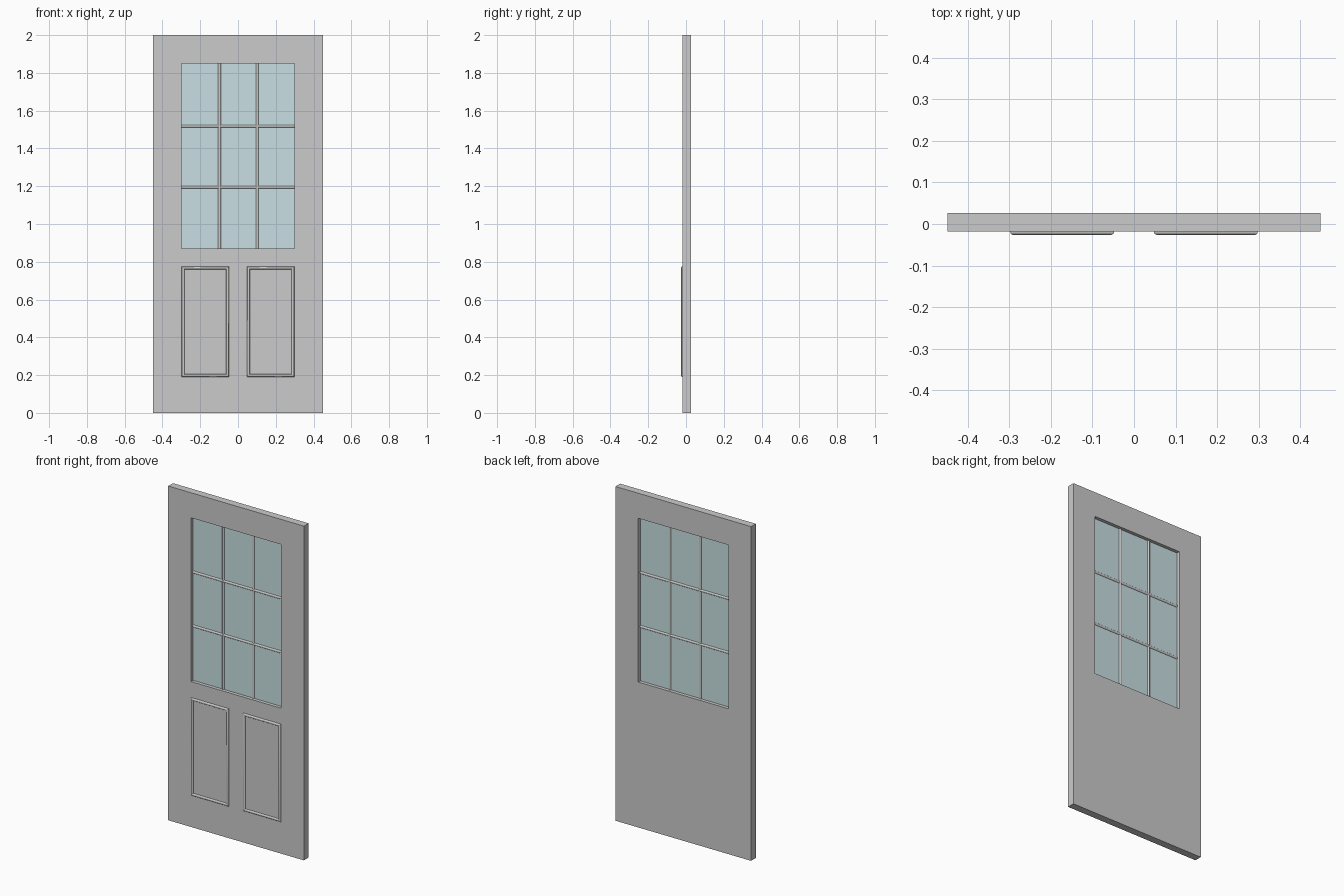
import bpy, math

if "Cube" in bpy.data.objects:
    bpy.data.objects.remove(bpy.data.objects["Cube"])

Y_FRONT, Y_BACK = -0.0185, 0.026
Y_MID = (Y_FRONT + Y_BACK) / 2
WX, WZ0, WZ1 = 0.298, 0.87, 1.85      # window opening
R = 0.0078                            # bead and bar radius


def make(name, verts, faces, color=None, smooth=False):
    me = bpy.data.meshes.new(name)
    me.from_pydata(verts, [], faces)
    ob = bpy.data.objects.new(name, me)
    bpy.context.collection.objects.link(ob)
    if color:
        mat = bpy.data.materials.new(name)
        mat.diffuse_color = color
        mat.use_nodes = True
        mat.node_tree.nodes["Principled BSDF"].inputs["Base Color"].default_value = mat.diffuse_color
        me.materials.append(mat)
    if smooth:
        bpy.ops.object.select_all(action='DESELECT')
        bpy.context.view_layer.objects.active = ob
        ob.select_set(True)
        bpy.ops.object.shade_smooth_by_angle(angle=math.radians(40))
    return ob


def rect_ring(name, x0, x1, z0, z1, profile, smooth=False):
    """Sweep a closed (inset, y) profile round a rectangle with mitred corners."""
    n = len(profile)
    corners = [(x0, z0, 1, 1), (x1, z0, -1, 1), (x1, z1, -1, -1), (x0, z1, 1, -1)]
    verts = [(x + sx * d, y, z + sz * d) for x, z, sx, sz in corners for d, y in profile]
    faces = [(c * n + i, (c + 1) % 4 * n + i, (c + 1) % 4 * n + (i + 1) % n,
              c * n + (i + 1) % n) for c in range(4) for i in range(n)]
    ob = make(name, verts, faces, smooth=smooth)
    return ob


def rod(name, a, b, r, sides=16):
    """Straight round bar along x or z."""
    verts, along_x = [], a[0] != b[0]
    for p in (a, b):
        for i in range(sides):
            t = math.tau * i / sides
            u, v = r * math.cos(t), r * math.sin(t)
            verts.append((p[0], p[1] + u, p[2] + v) if along_x
                         else (p[0] + v, p[1] + u, p[2]))
    faces = [(i, (i + 1) % sides, sides + (i + 1) % sides, sides + i) for i in range(sides)]
    faces += [tuple(range(sides))[::-1], tuple(range(sides, 2 * sides))]
    if not along_x:
        faces = [f[::-1] for f in faces]
    return make(name, verts, faces, smooth=True)


# Door slab: one solid with the window opening
ox, oz = 0.449, 2.0
outer = [(-ox, 0), (ox, 0), (ox, oz), (-ox, oz)]
inner = [(-WX, WZ0), (WX, WZ0), (WX, WZ1), (-WX, WZ1)]
verts = [(x, y, z) for y in (Y_FRONT, Y_BACK) for x, z in outer + inner]
faces = []
for i in range(4):
    j = (i + 1) % 4
    faces += [(i, j, 4 + j, 4 + i), (8 + j, 8 + i, 12 + i, 12 + j),
              (j, i, 8 + i, 8 + j), (4 + i, 4 + j, 12 + j, 12 + i)]
make("door_slab", verts, faces)

# Glass pane
g = 0.002
bpy.ops.mesh.primitive_cube_add(size=1, location=(0, Y_MID, (WZ0 + WZ1) / 2))
glass = bpy.context.object
glass.name = "glass_pane"
glass.dimensions = (2 * WX, 2 * g, WZ1 - WZ0)
mat = bpy.data.materials.new("glass")
mat.diffuse_color = (0.58, 0.74, 0.76, 1)
mat.use_nodes = True
mat.node_tree.nodes["Principled BSDF"].inputs["Base Color"].default_value = mat.diffuse_color
glass.data.materials.append(mat)

# Glazing bars
for k, x in enumerate((-0.098, 0.102)):
    rod(f"upright_bar_{k + 1}", (x, Y_MID, WZ0), (x, Y_MID, WZ1), R)
for k, z in enumerate((1.195, 1.518)):
    rod(f"cross_bar_{k + 1}", (-WX, Y_MID, z), (WX, Y_MID, z), R)

# Lower panel beads, half sunk into the front face
bead = [(R - R * math.cos(math.tau * i / 16), Y_FRONT - R * math.sin(math.tau * i / 16))
        for i in range(16)]
for side, x0, x1 in (("left", -0.298, -0.048), ("right", 0.048, 0.298)):
    rect_ring(f"panel_bead_{side}", x0, x1, 0.19, 0.775, bead[::-1], smooth=True)
